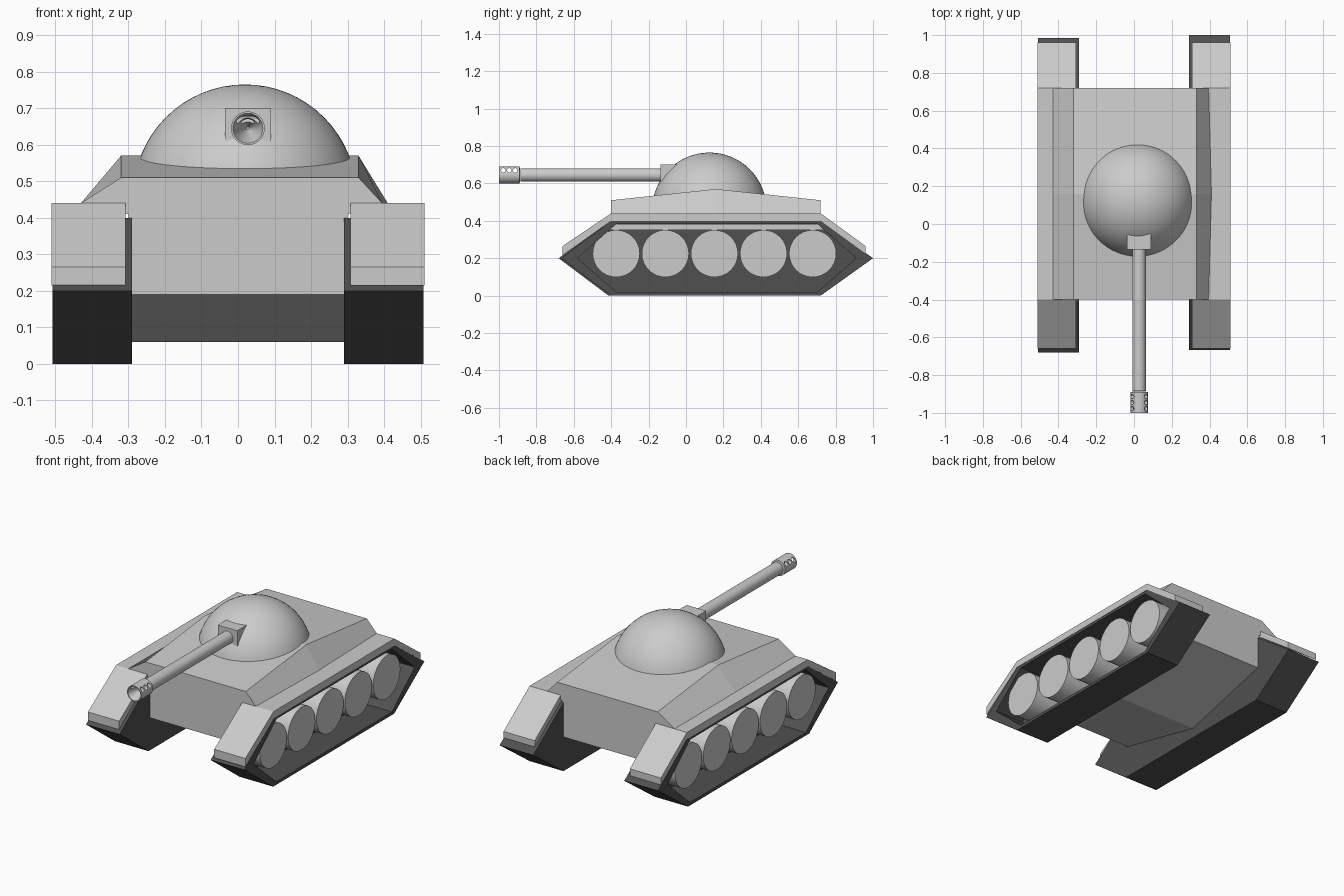
import bpy, bmesh, math

if "Cube" in bpy.data.objects:
    bpy.data.objects.remove(bpy.data.objects["Cube"])


def loft(name, rings, smooth=False, mat=None):
    """Skin matching rings of points and cap both ends."""
    bm = bmesh.new()
    vs = [[bm.verts.new(p) for p in ring] for ring in rings]
    n = len(vs[0])
    for a, b in zip(vs, vs[1:]):
        for i in range(n):
            j = (i + 1) % n
            bm.faces.new((a[i], a[j], b[j], b[i]))
    bm.faces.new(vs[0])
    bm.faces.new(vs[-1])
    bmesh.ops.recalc_face_normals(bm, faces=bm.faces)
    me = bpy.data.meshes.new(name)
    bm.to_mesh(me)
    bm.free()
    ob = bpy.data.objects.new(name, me)
    bpy.context.collection.objects.link(ob)
    if mat:
        me.materials.append(mat)
    if smooth:
        bpy.ops.object.select_all(action='DESELECT')
        ob.select_set(True)
        bpy.context.view_layer.objects.active = ob
        bpy.ops.object.shade_smooth_by_angle(angle=math.radians(35))
    return ob


def section(profile, x):
    return [(x, y, z) for y, z in profile]


def circle_y(cx, y, cz, r, n=32):
    return [(cx + r * math.cos(2 * math.pi * i / n), y,
             cz + r * math.sin(2 * math.pi * i / n)) for i in range(n)]


def circle_x(x, cy, cz, r, n=32):
    return [(x, cy + r * math.cos(2 * math.pi * i / n),
             cz + r * math.sin(2 * math.pi * i / n)) for i in range(n)]


dark = bpy.data.materials.new("dark_rubber")
dark.diffuse_color = (0.08, 0.08, 0.08, 1)
dark.use_nodes = True
dark.node_tree.nodes["Principled BSDF"].inputs["Base Color"].default_value = dark.diffuse_color

# Hull: three cross-sections from front to back, V-shaped belly and ridged roof
hull_rings = []
for y, belly, roof, edge in ((-0.40, 0.19, 0.51, 0.395), (0.16, 0.06, 0.57, 0.41),
                             (0.72, 0.20, 0.51, 0.395)):
    hull_rings.append([(x, y, z) for x, z in (
        (-0.30, belly), (0.30, belly), (0.30, 0.41), (edge, 0.44),
        (0.33, roof), (-0.32, roof), (-0.43, 0.44), (-0.30, 0.41))])
loft("hull", hull_rings)

# Running gear on both sides
outer = [(-0.667, 0.20), (-0.40, 0.40), (0.72, 0.40),
         (1.00, 0.20), (0.72, 0.0), (-0.40, 0.0)]
inner = [(-0.58, 0.20), (-0.37, 0.385), (0.70, 0.385),
         (0.91, 0.20), (0.70, 0.018), (-0.37, 0.018)]
fender = [(-0.66, 0.215), (-0.66, 0.265), (-0.40, 0.44), (0.72, 0.44),
          (0.96, 0.265), (0.96, 0.225), (0.72, 0.40), (-0.40, 0.40)]
strip = [(-0.42, 0.35), (-0.375, 0.383), (0.705, 0.383), (0.75, 0.35)]
for side, s, dy in (("right", 1, 0.0), ("left", -1, -0.014)):
    out = [(y + dy, z) for y, z in outer]
    inn = [(y + dy, z) for y, z in inner]
    loft(side + "_track", [section(out, s * 0.29), section(out, s * 0.508),
                           section(inn, s * 0.508), section(inn, s * 0.32)], mat=dark)
    loft(side + "_fender", [section(fender, s * 0.308), section(fender, s * 0.51)])
    loft(side + "_inner_strip", [section(strip, s * 0.315), section(strip, s * 0.335)])
    for i in range(5):
        y = -0.373 + 0.2625 * i
        loft(f"{side}_wheel_{i + 1}", [circle_x(s * 0.315, y, 0.225, 0.126),
                                       circle_x(s * 0.49, y, 0.225, 0.126)], smooth=True)

# Domed turret
bpy.ops.mesh.primitive_uv_sphere_add(segments=64, ring_count=32, radius=0.306,
                                     location=(0.019, 0.125, 0.459))
turret = bpy.context.object
turret.name = "turret_dome"
bm = bmesh.new()
bm.from_mesh(turret.data)
cut = bmesh.ops.bisect_plane(bm, geom=bm.verts[:] + bm.edges[:] + bm.faces[:],
                             plane_co=(0, 0, 0.04), plane_no=(0, 0, 1), clear_inner=True)
bmesh.ops.holes_fill(bm, edges=[e for e in bm.edges if e.is_boundary], sides=0)
bm.to_mesh(turret.data)
bm.free()
bpy.ops.object.shade_smooth_by_angle(angle=math.radians(35))

# Gun mount block
mount = [(-0.135, 0.61), (-0.135, 0.70), (0.0, 0.70), (0.0, 0.61)]
loft("gun_mount", [section(mount, -0.036), section(mount, 0.09)])

# Barrel and hollow muzzle brake
gx, gz = 0.027, 0.645
loft("gun_barrel", [circle_y(gx, y, gz, 0.036) for y in (-0.10, -0.885)], smooth=True)
muzzle = loft("muzzle_brake", [circle_y(gx, y, gz, r) for r, y in (
    (0.034, -0.888), (0.046, -0.89), (0.046, -1.0), (0.041, -1.0), (0.004, -0.90))],
    smooth=True)

# Vent holes in the muzzle brake
for i in range(3):
    y = -0.977 + 0.032 * i
    cutter = loft(f"vent_cutter_{i + 1}", [circle_x(gx - 0.06, y, 0.67, 0.012, 12),
                                           circle_x(gx + 0.06, y, 0.67, 0.012, 12)])
    cutter.hide_render = True
    cutter.hide_viewport = True
    mod = muzzle.modifiers.new(f"vent_{i + 1}", 'BOOLEAN')
    mod.object = cutter
    mod.operation = 'DIFFERENCE'
    mod.solver = 'EXACT'
